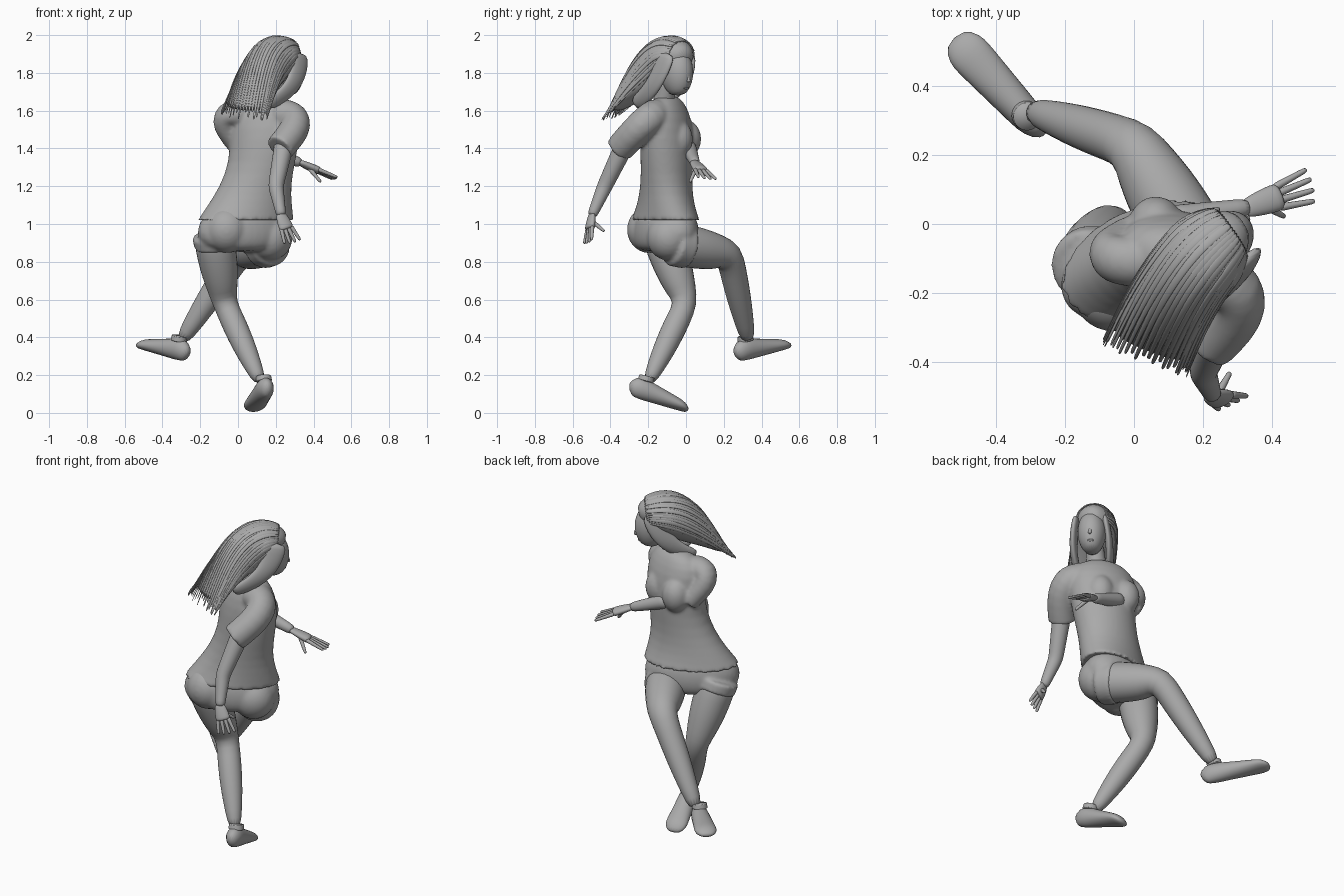
import bpy, bmesh, random
from math import sin, cos, pi, sqrt
from mathutils import Vector, Matrix

random.seed(4)
if "Cube" in bpy.data.objects:
    bpy.data.objects.remove(bpy.data.objects["Cube"])

GREY = (.4, .4, .4, 1)
clay = bpy.data.materials.new("plain grey")
clay.use_nodes = True
clay.diffuse_color = GREY
clay.node_tree.nodes["Principled BSDF"].inputs["Base Color"].default_value = GREY


def vec(x, y, z):
    return Vector((x, y, z))


def finish(bm, name, merge=False):
    """Make the object; merge fuses overlapping volumes into one soft surface."""
    bmesh.ops.recalc_face_normals(bm, faces=bm.faces)
    for face in bm.faces:
        face.smooth = True
    mesh = bpy.data.meshes.new(name)
    bm.to_mesh(mesh)
    bm.free()
    mesh.materials.append(clay)
    obj = bpy.data.objects.new(name, mesh)
    bpy.context.collection.objects.link(obj)
    subdivision = obj.modifiers.new("subdivision", "SUBSURF")
    subdivision.levels = subdivision.render_levels = 1
    if merge:
        remesh = obj.modifiers.new("fuse", "REMESH")
        remesh.mode, remesh.voxel_size, remesh.use_smooth_shade = "VOXEL", .01, True
        relax = obj.modifiers.new("relax", "SMOOTH")
        relax.factor, relax.iterations = .5, 7


def mix(start, end, t):
    return start + (end - start) * t


def steps(count):
    return [i / count for i in range(count + 1)]


def bezier(start, control, end, t):
    return mix(mix(start, control, t), mix(control, end, t), t)


# A row is (centre, half width, half depth, side direction)
def frames(rows, level=False):
    centres = [row[0] for row in rows]
    last = len(rows) - 1
    for i, (centre, width, depth, side) in enumerate(rows):
        along = centres[min(i + 1, last)] - centres[max(i - 1, 0)]
        along = vec(0, 0, -1) if level else along.normalized()
        side = (side - along * along.dot(side)).normalized()
        yield centre, side * width, along.cross(side) * depth


def add_loft(bm, rows, sides=14, hem=False, level=False):
    crease = bm.edges.layers.float.get("crease_edge") or bm.edges.layers.float.new("crease_edge")
    rings = []
    for centre, side, up in frames(rows, level):
        angles = [2 * pi * k / sides for k in range(sides)]
        rings.append([bm.verts.new(centre + side * cos(w) + up * sin(w)) for w in angles])
    for ring, following in zip(rings, rings[1:]):
        for k in range(sides):
            n = (k + 1) % sides
            bm.faces.new((ring[k], ring[n], following[n], following[k]))
    bm.faces.new(rings[0])
    end = bm.faces.new(rings[-1])
    if hem:
        for edge in end.edges:
            edge[crease] = 1


def loft(name, rows, sides=14, hem=False):
    bm = bmesh.new()
    add_loft(bm, rows, sides, hem)
    finish(bm, name)


def limb(start, end, thick, thin, side, bulge=0, flat=1):
    """Tapered rows between two joints, with an optional muscle bulge."""
    rows = []
    for t in steps(5):
        radius = mix(thick, thin, t) + bulge * sin(pi * t)
        rows.append((mix(start, end, t), radius, radius * flat, side))
    return rows


def add_ball(bm, centre, size, yaw):
    place = Matrix.LocRotScale(centre, Matrix.Rotation(yaw, 3, "Z"), size)
    bmesh.ops.create_uvsphere(bm, u_segments=16, v_segments=10, radius=1, matrix=place)


def heading(yaw):
    return vec(cos(yaw), sin(yaw), 0)


RIGHTWARD = vec(1, 0, 0)
hip_yaw, chest_yaw = .43, -.3
hip_side = heading(hip_yaw)
hips = vec(.035, -.11, 1)
chest = vec(.14, -.1, 1.5)


# Sleeves curve over the shoulder into a hem
def sleeve(start, control, end, side, thick, thin):
    rows = []
    for t in steps(5):
        radius = mix(thick, thin, t)
        rows.append((bezier(start, control, end, t), radius, radius, side))
    return rows


# Shirt twists from the hips up to the shoulders
rows = []
for z, width, depth in ((1.68, .07, .05), (1.65, .15, .08), (1.57, .2, .12), (1.45, .19, .14),
                        (1.33, .18, .14), (1.2, .19, .14), (1.1, .23, .15), (1.02, .27, .165)):
    rise = min(1, (z - 1) * 2.7)
    centre = mix(hips, chest, rise)
    centre.z = z
    rows.append((centre, width, depth, heading(mix(hip_yaw, chest_yaw, rise))))
shirt = bmesh.new()
add_loft(shirt, rows, 20, hem=True, level=True)
for offset in (-.08, .07):
    add_ball(shirt, chest + heading(chest_yaw) * offset + vec(0, .08, -.05), vec(.08, .08, .1), chest_yaw)
add_loft(shirt, sleeve(vec(.18, -.14, 1.58), vec(.42, -.18, 1.6), vec(.22, -.35, 1.4),
                       vec(.7, -.3, .6), .09, .08), hem=True)
add_loft(shirt, sleeve(vec(.06, -.11, 1.58), vec(-.18, -.12, 1.63), vec(0, -.03, 1.42),
                       vec(.3, .9, 0), .08, .06), hem=True)
finish(shirt, "shirt", merge=True)

standing_hip, standing_knee, standing_ankle = vec(-.13, -.13, .95), vec(-.07, 0, .58), vec(.12, -.2, .16)
raised_hip, raised_knee, raised_ankle = vec(.18, -.08, .9), vec(0, .23, .84), vec(-.3, .33, .38)
raised_side = vec(.8, .5, 0)

# Shorts: hips, seat and two legs
shorts = bmesh.new()
rows = []
for drop, width, depth in ((-.07, .2, .13), (-.02, .255, .15), (.05, .275, .16), (.11, .25, .15), (.15, .18, .12)):
    rows.append((hips - vec(0, 0, drop), width, depth, hip_side))
add_loft(shorts, rows, 20, level=True)
back = vec(sin(hip_yaw), -cos(hip_yaw), 0)
for offset, lower in ((-.12, .03), (.13, .07)):
    add_ball(shorts, hips + hip_side * offset + back * .04 - vec(0, 0, lower), vec(.125, .12, .125), hip_yaw)
add_loft(shorts, limb(standing_hip, mix(standing_hip, standing_knee, .18), .12, .115, RIGHTWARD), hem=True)
add_loft(shorts, limb(raised_hip, mix(raised_hip, raised_knee, .28), .125, .125, raised_side), hem=True)
finish(shorts, "shorts", merge=True)

# Bare legs: thigh and calf
loft("standing_leg", limb(standing_hip, standing_knee, .11, .064, RIGHTWARD, .016)
     + limb(standing_knee, standing_ankle, .064, .033, RIGHTWARD, .015)[1:])
loft("raised_leg", limb(raised_hip, raised_knee, .115, .08, raised_side, .015)
     + limb(raised_knee, raised_ankle, .074, .038, raised_side, .01)[1:])


# Shoes: heel and toe are given at the sole
def shoe(name, heel, toe):
    along = toe - heel
    side = along.cross(vec(0, 0, 1)).normalized()
    up = side.cross(along).normalized()
    rows = []
    for t in steps(9):
        rounding = sqrt(min(1, sin(pi * t) * 2 + .25))
        height = mix(.068, .025, t) * rounding
        rows.append((heel + along * mix(-.03, 1.02, t) + up * height, mix(.045, .068, t) * rounding, height, side))
    loft(name, rows)
    rim = mix(heel, toe, .2) + up * .1
    loft(name + "_collar", limb(rim, rim + up * .03, .045, .042, side), hem=True)


shoe("standing_shoe", vec(.16, -.3, .085), vec(.08, 0, 0))
shoe("raised_shoe", vec(-.28, .28, .265), vec(-.52, .54, .34))

# Arms
cuff, elbow, wrist = vec(.25, -.31, 1.45), vec(.2, -.43, 1.2), vec(.23, -.5, 1.04)
loft("lowered_arm", limb(cuff, elbow, .055, .042, RIGHTWARD) + limb(elbow, wrist, .042, .026, RIGHTWARD)[1:])
far_elbow, far_wrist = vec(.1, .01, 1.41), vec(.34, .05, 1.32)
loft("reaching_arm", limb(far_elbow, far_wrist, .045, .026, vec(0, 1, 0)))


# Hands: flat palm, four fanned fingers and a thumb
def hand(name, wrist, tip, thumb, spread):
    knuckle = mix(wrist, tip, .5)
    bm = bmesh.new()
    add_loft(bm, limb(mix(wrist, tip, -.12), knuckle, .026, .042, spread, .004, .55))
    for k in (-1.5, -.5, .5, 1.5):
        base = mix(wrist, knuckle, .8) + spread * k * .02
        end = mix(base, tip + spread * k * .033, 1.05 - abs(k) * .06)
        add_loft(bm, limb(base, end, .014, .009, spread), 6)
    add_loft(bm, limb(mix(wrist, knuckle, .3), thumb, .016, .009, vec(0, .3, 1)), 6)
    finish(bm, name)


hand("lowered_hand", wrist, vec(.29, -.52, .9), vec(.28, -.43, .96), vec(.85, .4, .2))
hand("reaching_hand", far_wrist, vec(.52, .115, 1.24), vec(.44, .02, 1.22), vec(-.25, .95, -.1))

# Neck, head and face
across = vec(1, -1, 0).normalized()
chin, crown = vec(.27, -.04, 1.68), vec(.25, -.06, 1.94)
loft("neck", limb(vec(.15, -.13, 1.6), vec(.21, -.09, 1.77), .06, .05, across))
rows = []
for t in steps(8):
    swell = sqrt(sin(pi * mix(.05, .95, t)))
    rows.append((mix(chin, crown, t), .08 * swell, .1 * swell, across))
loft("head", rows, sides=18)
loft("nose", limb(vec(.32, .01, 1.8), vec(.33, .015, 1.75), .007, .011, across), sides=8)
features = bmesh.new()
add_ball(features, vec(.31, 0, 1.72), vec(.02, .01, .007), -pi / 4)
for offset in (.03, -.03):
    add_ball(features, vec(.31, 0, 1.79) + across * offset, vec(.014, .01, .008), -pi / 4)
finish(features, "eyes_and_lips")

# Hair mass sweeping back from the brow and fanning towards the tips
flow = []
for t in steps(9):
    centre = bezier(vec(.32, 0, 1.88), vec(.16, -.08, 1.96), vec(.04, -.37, 1.6), t)
    width = mix(.115, .13, t) * min(1, sqrt(t * 3 + .1))
    flow.append((centre, width, .125 * sin(pi * mix(.1, .96, t)), mix(across, RIGHTWARD, t * .6)))
loft("hair", flow, sides=20)

# Flat strands riding on the hair mass, with ragged tips
bm = bmesh.new()
shell = list(frames(flow))[1:]
for turn in steps(29):
    angle = mix(-.35, pi + .35, turn)
    lift = random.uniform(.97, 1.02)
    path = [c + (s * cos(angle) + u * sin(angle)) * lift for c, s, u in shell]
    path.append(path[-1] + (path[-1] - path[-2]) * random.uniform(.1, .7))
    fade = [mix(.018, .006, t) for t in steps(len(path) - 1)]
    around = shell[4][2] * cos(angle) - shell[4][1] * sin(angle)
    add_loft(bm, [(point, size, size * .35, around) for point, size in zip(path, fade)], 6)
finish(bm, "hair_strands")

# Curtains of hair framing the face
for name, sign in (("face_curtain_outer", 1), ("face_curtain_inner", -1)):
    rows = []
    for t in steps(6):
        centre = bezier(vec(.27, -.05, 1.91), vec(.26, -.06, 1.72), vec(.1, -.22, 1.63), t)
        centre += across * sign * mix(.075, .1, sin(pi * t))
        rows.append((centre, mix(.07, .04, t), .022, vec(1, 1, 0)))
    loft(name, rows, sides=10)
